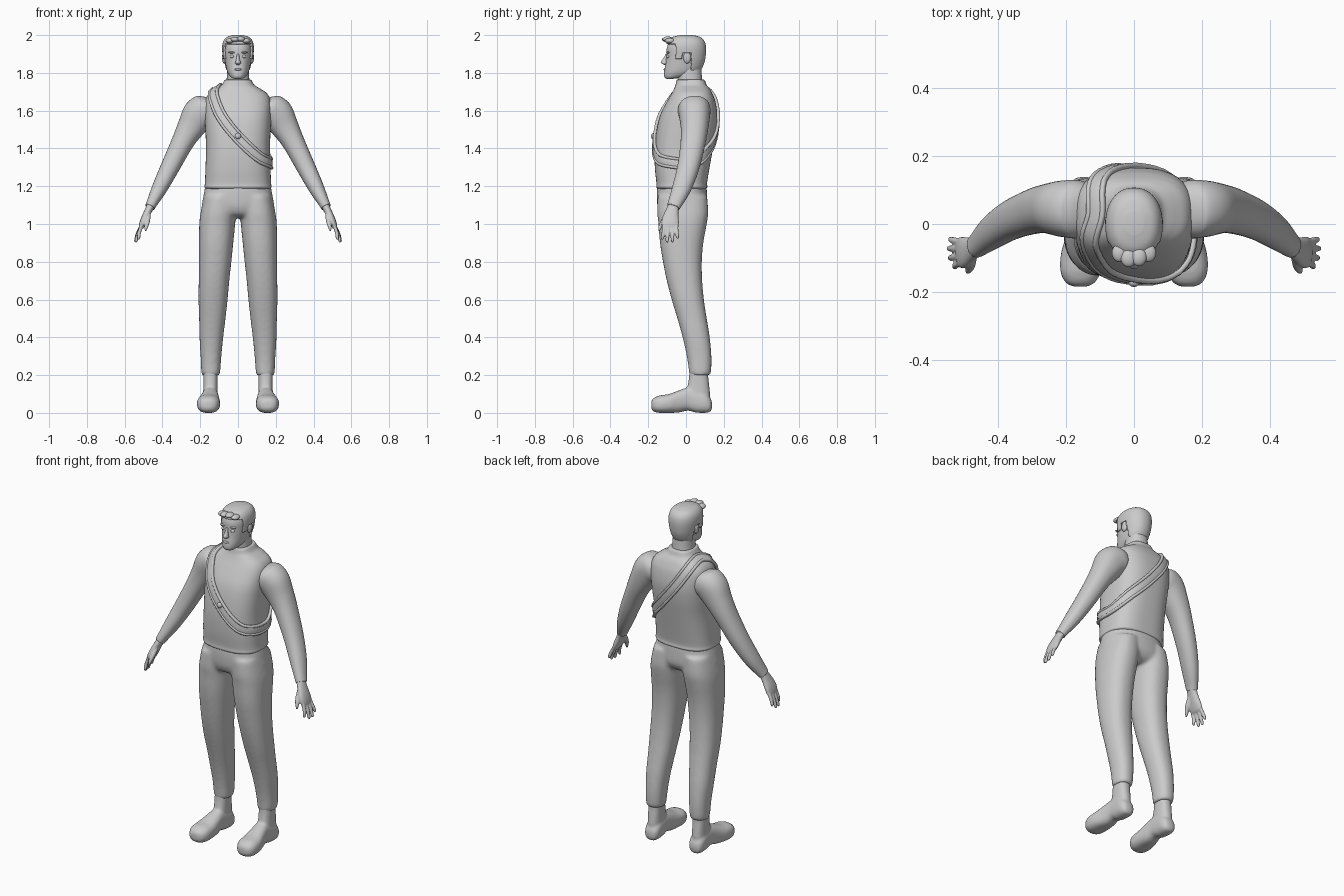
import bpy, bmesh
from math import sin, cos, pi
from mathutils import Vector
from mathutils.bvhtree import BVHTree

if "Cube" in bpy.data.objects:
    bpy.data.objects.remove(bpy.data.objects["Cube"])


def spline(rows, steps, closed=False):
    """Catmull-Rom interpolation of rows of numbers."""
    n, out = len(rows), []
    for i in range(n if closed else n - 1):
        idx = [(i + k) % n if closed else min(max(i + k, 0), n - 1) for k in (-1, 0, 1, 2)]
        a, b, c, d = (rows[j] for j in idx)
        for s in range(steps):
            t = s / steps
            out.append([0.5 * (2 * q + (r - p) * t + (2 * p - 5 * q + 4 * r - u) * t * t
                               + (3 * q - p - 3 * r + u) * t ** 3) for p, q, r, u in zip(a, b, c, d)])
    if not closed:
        out.append(list(rows[-1]))
    return out


def upright(rows, steps=5):
    """Rows (z, centre x, half width, y front, y back) -> horizontal rings."""
    return [(Vector((x, (a + b) / 2, z)), Vector((w, 0, 0)), Vector((0, (b - a) / 2, 0)))
            for z, x, w, a, b in spline(rows, steps)]


def lengthwise(rows, steps=5):
    """Rows (y, centre x, half width, z low, z high) -> rings facing y."""
    return [(Vector((x, y, (a + b) / 2)), Vector((w, 0, 0)), Vector((0, 0, (b - a) / 2)))
            for y, x, w, a, b in spline(rows, steps)]


def tube(rows, steps=6):
    """Rows (x, y, z, thickness, breadth along y) -> rings square to the path."""
    pts = spline(rows, steps)
    cs = [Vector(p[:3]) for p in pts]
    out = []
    for i, p in enumerate(pts):
        t = (cs[min(i + 1, len(cs) - 1)] - cs[max(i - 1, 0)]).normalized()
        v = (Vector((0, 1, 0)) - t * t.y).normalized()
        out.append((cs[i], t.cross(v) * p[3], v * p[4]))
    return out


def build(name, lofts, power=2.2, sides=40, closed=False, mirror=False, voxel=0, smooth=6, keep=None):
    bm = bmesh.new()
    for rings in lofts:
        vs = []
        for c, u, v in rings:
            ring = []
            for k in range(sides):
                a = 2 * pi * k / sides
                f = [(1 if q > 0 else -1) * abs(q) ** (2 / power) for q in (cos(a), sin(a))]
                ring.append(bm.verts.new(c + u * f[0] + v * f[1]))
            vs.append(ring)
        pairs = list(zip(vs, vs[1:])) + ([(vs[-1], vs[0])] if closed else [])
        for r, s in pairs:
            for k in range(sides):
                j = (k + 1) % sides
                bm.faces.new((r[k], r[j], s[j], s[k]))
        if not closed:
            bm.faces.new(vs[0])
            bm.faces.new(vs[-1])
    bmesh.ops.recalc_face_normals(bm, faces=bm.faces)
    if keep:
        bmesh.ops.delete(bm, geom=[f for f in bm.faces if not keep(f.calc_center_median())], context='FACES')
    for f in bm.faces:
        f.smooth = True
    me = bpy.data.meshes.new(name)
    bm.to_mesh(me)
    bm.free()
    return finish(name, me, mirror, voxel, smooth)


def finish(name, me, mirror=False, voxel=0, smooth=6):
    ob = bpy.data.objects.new(name, me)
    bpy.context.collection.objects.link(ob)
    if mirror:
        ob.modifiers.new("Mirror", 'MIRROR').use_mirror_merge = False
    if voxel:
        m = ob.modifiers.new("Fuse", 'REMESH')
        m.mode, m.voxel_size, m.use_smooth_shade = 'VOXEL', voxel, True
        m = ob.modifiers.new("Soften", 'SMOOTH')
        m.factor, m.iterations = 0.5, smooth
    return ob


def blob(name, loc, size, mirror=False):
    bm = bmesh.new()
    bmesh.ops.create_uvsphere(bm, u_segments=20, v_segments=12, radius=1)
    for v in bm.verts:
        v.co = Vector([c * s + l for c, s, l in zip(v.co, size, loc)])
    for f in bm.faces:
        f.smooth = True
    me = bpy.data.meshes.new(name)
    bm.to_mesh(me)
    bm.free()
    return finish(name, me, mirror)


# Vest with hem and collar
torso = build("vest", [upright([
    (1.185, 0, .165, -.146, .102), (1.195, 0, .177, -.157, .113), (1.22, 0, .175, -.157, .112),
    (1.3, 0, .172, -.165, .125), (1.4, 0, .169, -.166, .143), (1.5, 0, .173, -.155, .16),
    (1.58, 0, .176, -.135, .165), (1.65, 0, .173, -.1, .155), (1.69, 0, .155, -.077, .14),
    (1.715, 0, .12, -.064, .126), (1.735, 0, .088, -.056, .11), (1.76, 0, .072, -.05, .1),
    (1.764, 0, .064, -.042, .092)])], power=2.7, sides=64)

# Shoulder strap, snapped to the vest surface
guide = [(-.12, .03, 1.74), (-.13, -.06, 1.68), (-.105, -.13, 1.6), (-.06, -.16, 1.53), (0, -.18, 1.46),
         (.07, -.17, 1.39), (.13, -.13, 1.34), (.18, -.03, 1.32), (.18, .05, 1.33), (.14, .12, 1.38),
         (.07, .16, 1.45), (0, .18, 1.53), (-.06, .17, 1.61), (-.1, .13, 1.68)]
tree = BVHTree.FromPolygons([v.co for v in torso.data.vertices], [p.vertices for p in torso.data.polygons])
hits = [tree.find_nearest(Vector(p))[:2] for p in spline(guide, 6, True)]
band, piping = [], ([], [])
for i, (c, n) in enumerate(hits):
    t = (hits[(i + 1) % len(hits)][0] - hits[i - 1][0]).normalized()
    b = t.cross(n).normalized()
    band.append((c, b * .025, n * .012))
    for s, rings in zip((-1, 1), piping):
        rings.append((c + b * s * .023 + n * .006, b * .008, n * .009))
build("strap", [band], power=4, sides=16, closed=True)
build("strap_piping", piping, sides=10, closed=True)
blob("strap_button", (0, -.172, 1.465), (.016, .013, .016))

# Trousers: two legs and a pelvis fused together
leg = upright([
    (1.15, .095, .085, -.15, .112), (1.06, .105, .093, -.152, .118), (1.0, .11, .095, -.146, .11),
    (.9, .116, .091, -.138, .092), (.8, .121, .086, -.122, .084), (.7, .127, .081, -.102, .086),
    (.6, .132, .077, -.076, .095), (.5, .136, .07, -.046, .11), (.4, .141, .063, -.018, .126),
    (.3, .143, .055, .004, .135), (.23, .144, .051, .014, .134), (.2, .144, .048, .016, .13)])
pelvis = upright([(1.21, 0, .172, -.152, .108), (1.15, 0, .183, -.155, .112), (1.09, 0, .193, -.15, .112),
                  (1.05, 0, .19, -.13, .09), (1.035, 0, .15, -.09, .06)])
mirrored = [(Vector((-c.x, c.y, c.z)), u, v) for c, u, v in leg]
build("trousers", [leg, mirrored, pelvis], power=2.3, voxel=.01, smooth=8)

# Shoes: foot fused with ankle
foot = lengthwise([
    (-.184, .158, .02, .025, .06), (-.172, .158, .043, .008, .078), (-.14, .157, .059, 0, .092),
    (-.09, .155, .06, 0, .1), (-.04, .15, .052, .002, .118), (.01, .147, .044, .012, .135),
    (.05, .146, .044, .002, .13), (.1, .146, .045, 0, .11), (.128, .146, .035, .006, .08),
    (.138, .146, .015, .025, .055)])
ankle = upright([(.05, .146, .036, .03, .125), (.1, .146, .038, .0, .127), (.15, .146, .038, .01, .122),
                 (.19, .146, .038, .016, .118), (.24, .146, .038, .02, .118)])
build("shoe", [foot, ankle], power=2.5, mirror=True, voxel=.007, smooth=5)

# Arms
build("arm", [tube([
    (.135, .04, 1.625, .05, .07), (.165, .043, 1.607, .082, .085), (.205, .045, 1.58, .089, .083),
    (.25, .045, 1.51, .073, .073), (.295, .037, 1.43, .059, .066), (.36, .012, 1.3, .05, .058),
    (.415, -.023, 1.19, .041, .05), (.456, -.058, 1.11, .029, .038), (.466, -.066, 1.09, .027, .034)])],
    mirror=True)

# Hands: palm, four fingers and thumb
hand = [tube([(.455, -.06, 1.11, .022, .028), (.475, -.073, 1.07, .02, .034), (.498, -.083, 1.02, .019, .046),
              (.512, -.083, .985, .014, .044), (.516, -.083, .972, .006, .03)])]
for y0, y1, x1, z1 in ((-.115, -.125, .528, .915), (-.094, -.1, .541, .9), (-.072, -.072, .544, .901),
                       (-.052, -.045, .54, .92)):
    hand.append(tube([(.507, y0, 1.0, .01, .01), ((.518 + x1) / 2, (y0 + y1) / 2, (.985 + z1) / 2 + .004, .0095, .0095),
                      (x1 - .002, y1, z1 + .012, .0085, .0085), (x1, y1, z1, .003, .003)], 4))
hand.append(tube([(.475, -.09, 1.06, .014, .014), (.478, -.118, 1.02, .013, .013),
                  (.486, -.136, .985, .01, .01), (.49, -.142, .962, .004, .004)], 4))
build("hand", hand, sides=16, mirror=True, voxel=.0045, smooth=3)

# Neck and head
build("neck", [upright([(1.72, 0, .064, -.04, .09), (1.78, 0, .059, -.045, .084), (1.84, 0, .056, -.04, .08)])])
skull = [(1.768, 0, .012, -.1, -.075), (1.772, 0, .03, -.109, -.045), (1.785, 0, .045, -.116, .02),
         (1.81, 0, .058, -.115, .068), (1.85, 0, .067, -.108, .09), (1.89, 0, .073, -.104, .098),
         (1.93, 0, .075, -.102, .099), (1.96, 0, .068, -.09, .09), (1.98, 0, .05, -.065, .068),
         (1.99, 0, .02, -.025, .03)]
build("head", [upright(skull)], sides=48)

# Hair shell with a short raised fringe
def hairline(p):
    low = 1.955 if p.y < -.055 else 1.875 if p.y < -.02 else 1.905 if p.y < .03 else 1.80
    return p.z > low


shell = [(z + .01 * max(0, (z - 1.77) / .22), x, w + .009, a - .007, b + .007) for z, x, w, a, b in skull]
hair = build("hair", [upright(shell, 8)], sides=96, keep=hairline)
mod = hair.modifiers.new("Thickness", 'SOLIDIFY')
mod.thickness, mod.offset = .01, -1
for x, y, z in ((-.042, -.085, 1.97), (-.016, -.1, 1.977), (.014, -.097, 1.979), (.042, -.085, 1.97)):
    blob("fringe_lock", (x, y, z), (.023, .027, .014))

# Face details
build("nose", [upright([(1.842, 0, .006, -.115, -.1), (1.85, 0, .015, -.13, -.095), (1.86, 0, .013, -.132, -.095),
                        (1.88, 0, .008, -.118, -.095), (1.9, 0, .006, -.108, -.095)])], sides=20)
blob("eye", (.031, -.094, 1.887), (.012, .01, .009), True)
blob("brow", (.032, -.094, 1.908), (.02, .011, .005), True)
blob("lips", (0, -.111, 1.818), (.02, .008, .006))
blob("ear", (.073, .006, 1.88), (.012, .02, .03), True)
